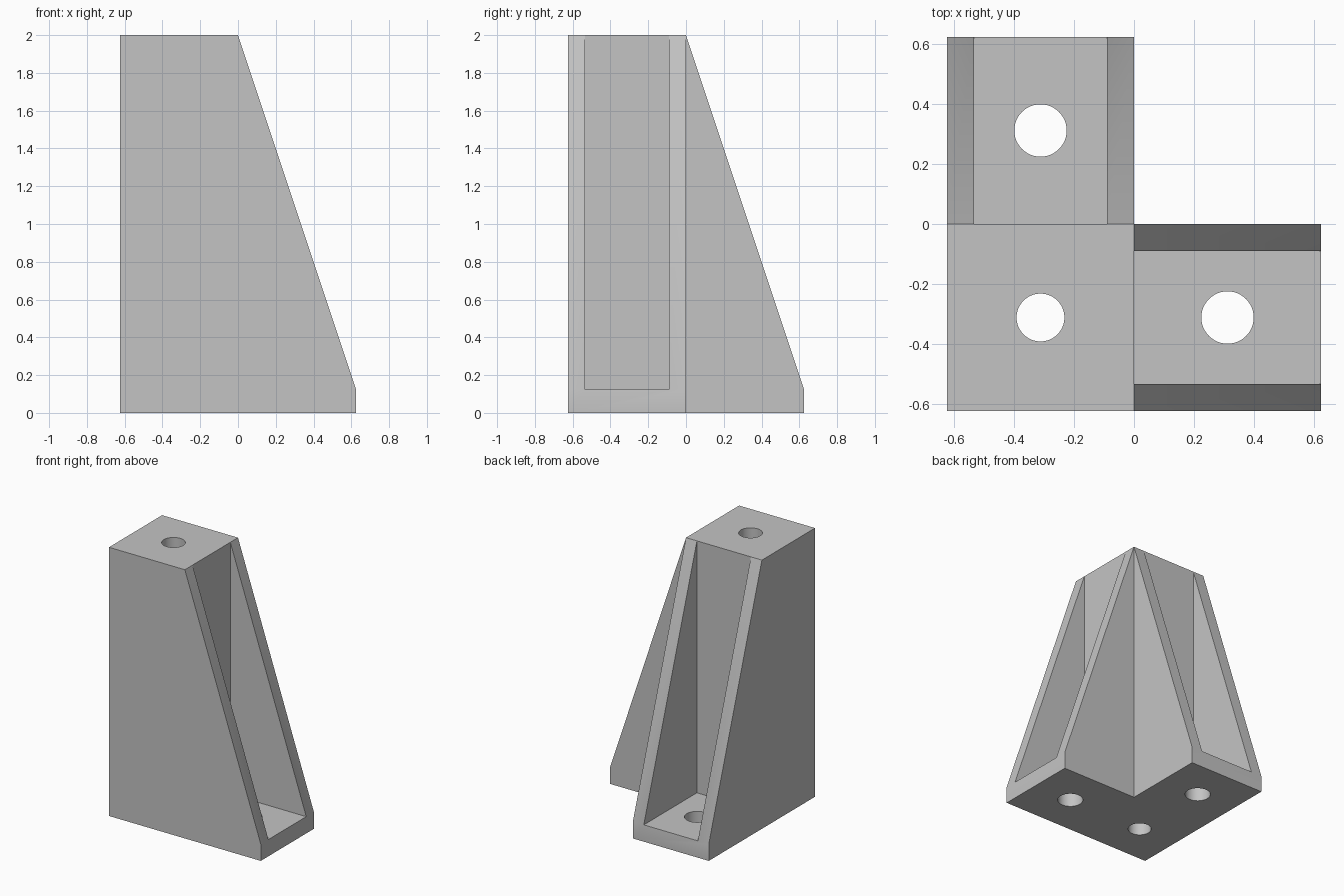
import bpy
import bmesh
import math

if "Cube" in bpy.data.objects:
    bpy.data.objects.remove(bpy.data.objects["Cube"], do_unlink=True)

HALF = 0.625      # half the footprint, also the column width
HEIGHT = 2.0
BASE = 0.125      # base plate thickness
RIB = 0.09        # side rib thickness
MID = -HALF / 2   # column centre line

grey = bpy.data.materials.new("plain grey")
grey.use_nodes = True
colour = (0.55, 0.55, 0.55, 1)
grey.diffuse_color = colour
grey.node_tree.nodes["Principled BSDF"].inputs["Base Color"].default_value = colour


def prism(name, points, offset):
    """Extrude a closed outline along an offset into a solid."""
    bm = bmesh.new()
    face = bm.faces.new([bm.verts.new(p) for p in points])
    moved = bmesh.ops.extrude_face_region(bm, geom=[face])["geom"]
    verts = [g for g in moved if isinstance(g, bmesh.types.BMVert)]
    bmesh.ops.translate(bm, verts=verts, vec=offset)
    bmesh.ops.recalc_face_normals(bm, faces=bm.faces)
    mesh = bpy.data.meshes.new(name)
    bm.to_mesh(mesh)
    bm.free()
    mesh.materials.append(grey)
    obj = bpy.data.objects.new(name, mesh)
    bpy.context.collection.objects.link(obj)
    return obj


def cut(body, cutter):
    """Subtract the cutter from the body and discard it."""
    cutter.hide_render = True
    mod = body.modifiers.new("cut", "BOOLEAN")
    mod.operation = "DIFFERENCE"
    mod.solver = "EXACT"
    mod.object = cutter
    bpy.context.view_layer.objects.active = body
    bpy.ops.object.modifier_apply(modifier=mod.name)
    bpy.data.objects.remove(cutter, do_unlink=True)


def along(swap, points):
    """Turn x-arm points into y-arm points when swapped."""
    return [(y, x, z) if swap else (x, y, z) for x, y, z in points]


def hole(x, y, radius):
    angles = [math.tau * i / 48 for i in range(48)]
    ring = [(x + radius * math.cos(a), y + radius * math.sin(a), -1) for a in angles]
    return prism("hole_cutter", ring, (0, 0, HEIGHT + 2))


# L-shaped block: column plus two arms
outline = [(-HALF, -HALF), (HALF, -HALF), (HALF, 0), (0, 0), (0, HALF), (-HALF, HALF)]
bracket = prism("corner_bracket", [(x, y, 0) for x, y in outline], (0, 0, HEIGHT))

for swap in (False, True):
    # Sloping edge of each arm
    slope = [(0, HEIGHT), (HALF, BASE), (1, BASE), (1, 3), (0, 3)]
    side = along(swap, [(x, -1, z) for x, z in slope])
    cut(bracket, prism("slope_cutter", side, along(swap, [(0, 1.5, 0)])[0]))

    # Open pocket between the two ribs
    y0, y1 = RIB - HALF, -RIB
    floor = along(swap, [(0, y0, BASE), (1, y0, BASE), (1, y1, BASE), (0, y1, BASE)])
    cut(bracket, prism("pocket_cutter", floor, (0, 0, 3)))

# Screw holes through the column and both feet
for x, y, radius in ((MID, MID, 0.08), (-MID, MID, 0.0875), (MID, -MID, 0.0875)):
    cut(bracket, hole(x, y, radius))

bpy.ops.object.select_all(action="DESELECT")
bracket.select_set(True)
bpy.context.view_layer.objects.active = bracket
bpy.ops.object.shade_smooth_by_angle(angle=math.radians(30))
